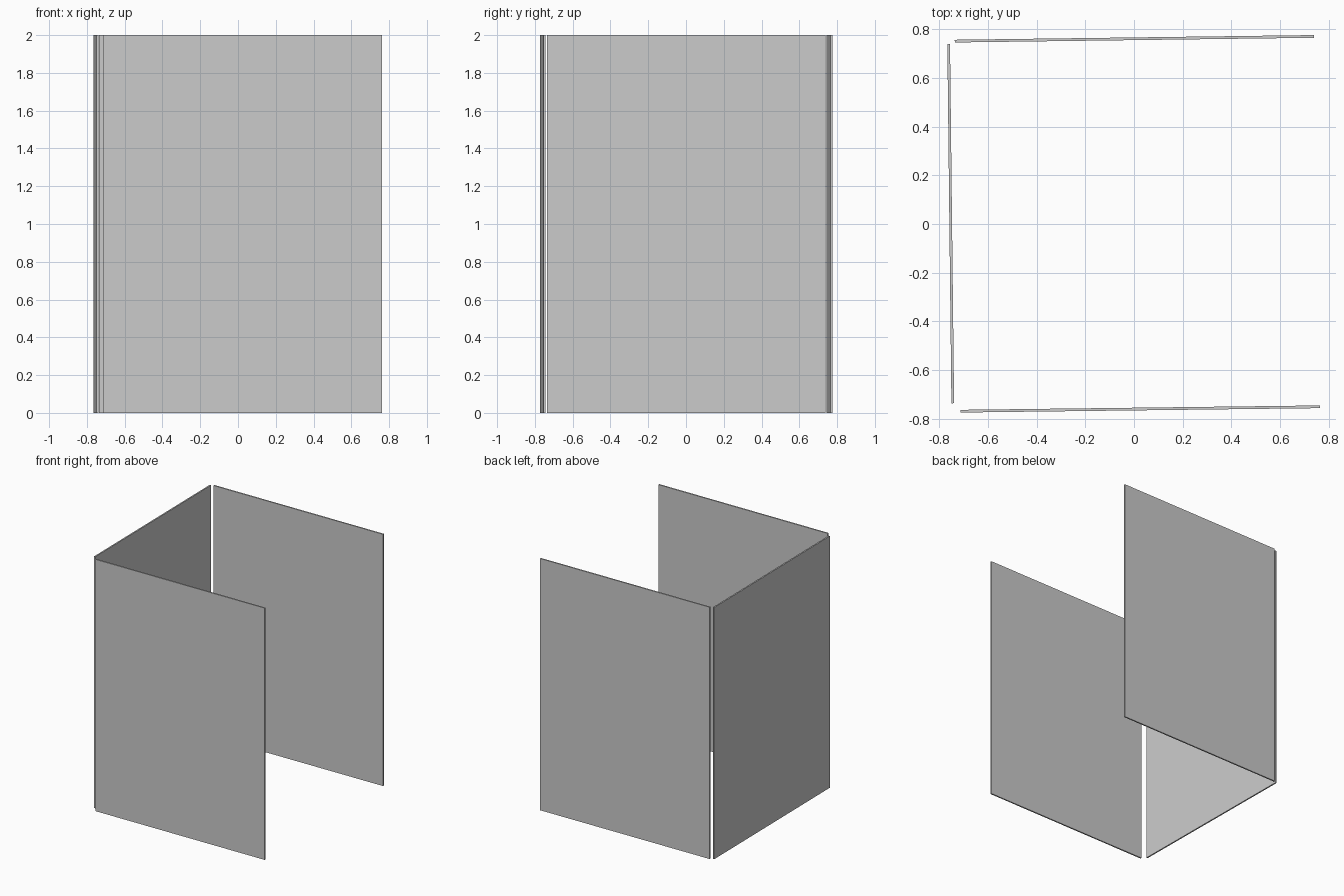
import bpy, math

if "Cube" in bpy.data.objects:
    bpy.data.objects.remove(bpy.data.objects["Cube"])

LENGTH, THICK, HEIGHT = 1.475, 0.011, 2.0


def panel(name, x, y, angle):
    """Thin upright sheet centred on (x, y), turned about z by angle in degrees."""
    bpy.ops.mesh.primitive_cube_add(size=1, location=(x, y, HEIGHT / 2))
    ob = bpy.context.object
    ob.name = name
    ob.scale = (LENGTH, THICK, HEIGHT)
    ob.rotation_euler.z = math.radians(angle)
    bpy.ops.object.transform_apply(location=False, rotation=True, scale=True)
    return ob


# Three slightly skewed sheets forming an open U, with small gaps at the corners
panel("back_panel", 0.002, 0.760, 0.75)
panel("left_panel", -0.752, 0.002, 90.65)
panel("front_panel", 0.026, -0.759, 0.7)
